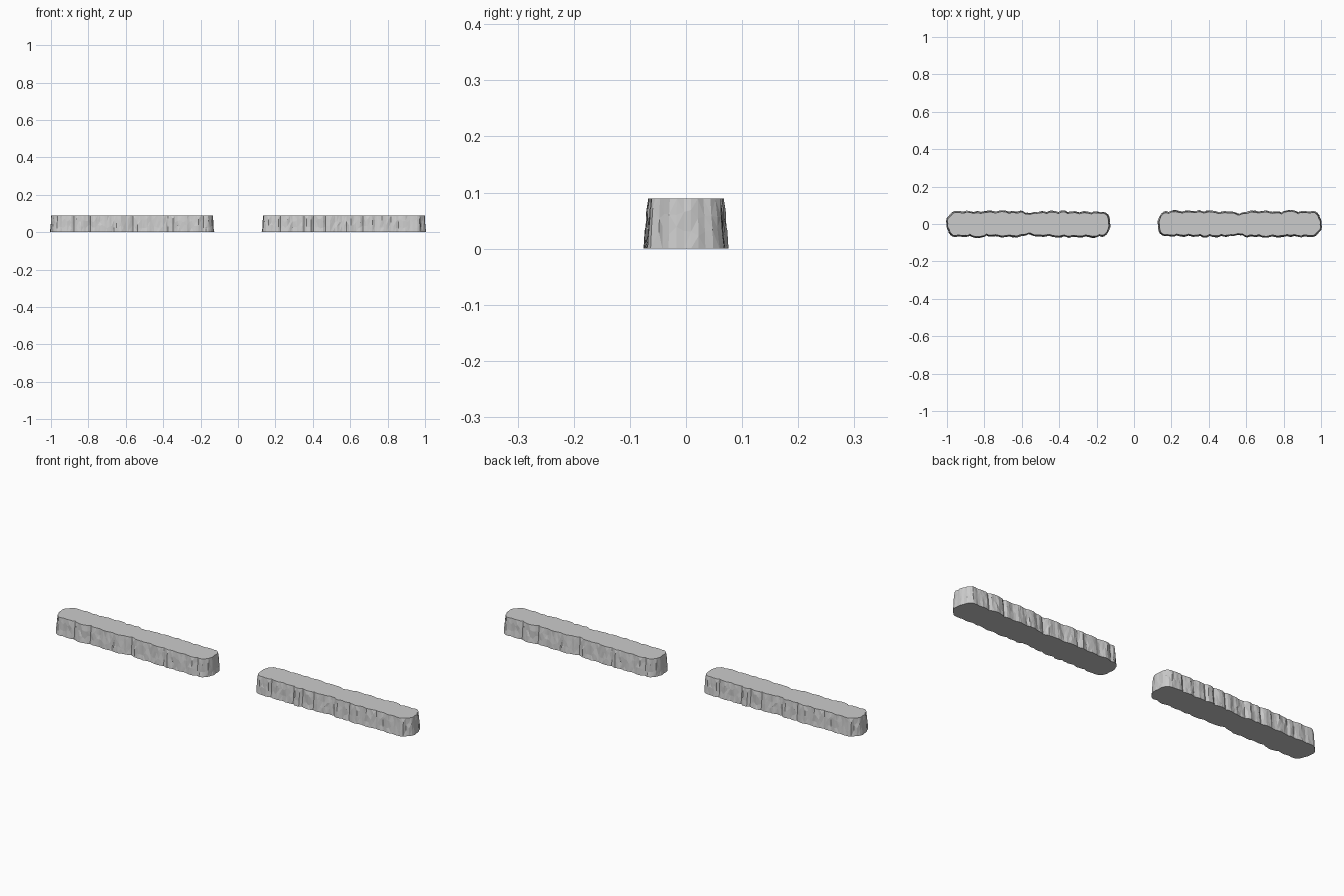
import bpy, bmesh, math, random

if "Cube" in bpy.data.objects:
    bpy.data.objects.remove(bpy.data.objects["Cube"])

random.seed(7)
HALF, WIDTH, CORNER, HEIGHT = 0.432, 0.062, 0.052, 0.089
STEP = 0.0125


def stadium(s):
    """Point and outward normal at distance s along a rounded-rectangle outline."""
    a, b = HALF - CORNER, WIDTH - CORNER
    arc = CORNER * math.pi / 2
    corners = [(a, -b, -90), (a, b, 0), (-a, b, 90), (-a, -b, 180)]
    runs = [2 * b, 2 * a, 2 * b, 2 * a]
    for (cx, cy, deg), run in zip(corners, runs):
        if s < arc:
            t = math.radians(deg) + s / CORNER
            return cx + CORNER * math.cos(t), cy + CORNER * math.sin(t), math.cos(t), math.sin(t)
        s -= arc
        t = math.radians(deg + 90)
        nx, ny = math.cos(t), math.sin(t)
        if s < run:
            return cx + CORNER * nx - ny * s, cy + CORNER * ny + nx * s, nx, ny
        s -= run
    return stadium(0)


def rock_ridge(name):
    length = 4 * (HALF - CORNER) + 4 * (WIDTH - CORNER) + 2 * math.pi * CORNER
    n = int(length / STEP)
    # Irregular rock columns: borders, and a bulge for each
    borders, s = [0.0], 0.0
    while s < length - 0.09:
        s += random.uniform(0.045, 0.085)
        borders.append(s)
    borders.append(length)
    bulges = [random.uniform(-0.001, 0.005) for _ in borders]

    columns = []
    for i in range(n):
        s = i * length / n
        x, y, nx, ny = stadium(s)
        k = max(j for j, v in enumerate(borders[:-1]) if v <= s)
        t = (s - borders[k]) / (borders[k + 1] - borders[k])
        off = bulges[k] - 0.006 + 0.008 * math.sin(math.pi * t) ** 0.6
        off *= 0.35 + 0.65 * abs(ny)
        # Waist where two rock runs meet
        off -= 0.010 * math.exp(-((x - 0.01) / 0.03) ** 2) * abs(ny)
        columns.append((x, y, nx, ny, off + random.uniform(-0.0015, 0.0015)))

    bm = bmesh.new()
    rings = []
    for z, flare, jitter in [(0, 0.005, 0.001), (0.03, 0.002, 0.002),
                             (0.062, 0.0, 0.002), (HEIGHT, -0.003, 0.001)]:
        ring = []
        for x, y, nx, ny, off in columns:
            d = off + flare + random.uniform(-jitter, jitter)
            dz = random.uniform(-0.01, 0.01) if 0 < z < HEIGHT else 0
            ring.append(bm.verts.new((x + nx * d, y + ny * d, z + dz)))
        rings.append(ring)
    for lo, hi in zip(rings, rings[1:]):
        for i in range(n):
            j = (i + 1) % n
            bm.faces.new((lo[i], lo[j], hi[j], hi[i]))
    bm.faces.new(rings[-1])
    bm.faces.new(rings[0][::-1])
    bmesh.ops.triangulate(bm, faces=[f for f in bm.faces if len(f.verts) == 4])
    bmesh.ops.recalc_face_normals(bm, faces=bm.faces)
    mesh = bpy.data.meshes.new(name)
    bm.to_mesh(mesh)
    bm.free()
    obj = bpy.data.objects.new(name, mesh)
    bpy.context.collection.objects.link(obj)
    return obj


# Left rock wall, and the same wall turned half around on the right
left = rock_ridge("rock_wall_left")
left.location.x = -0.565
right = left.copy()
right.name = "rock_wall_right"
right.location.x = 0.565
right.rotation_euler.z = math.pi
bpy.context.collection.objects.link(right)
